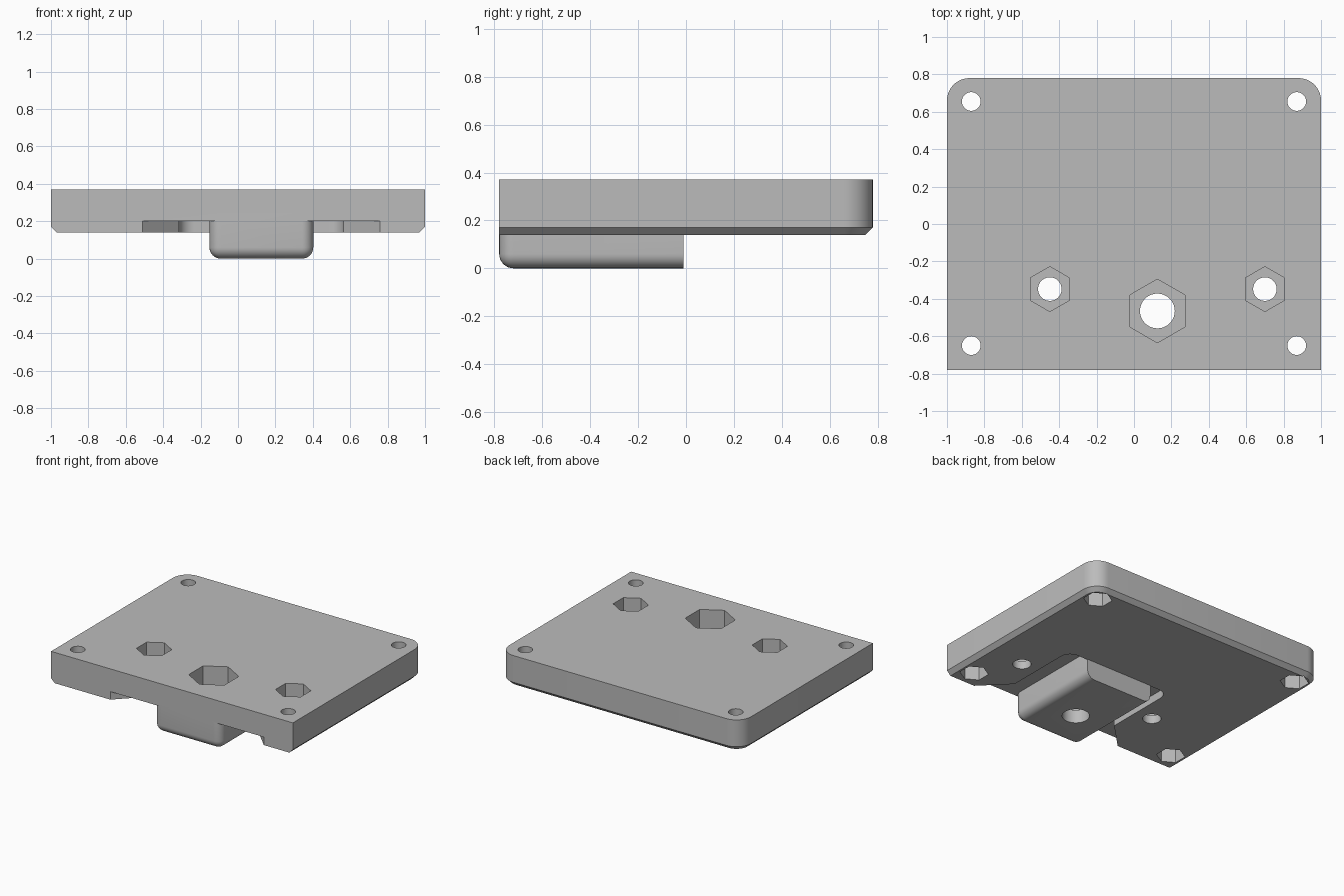
import bpy, bmesh, math
from mathutils import Vector

cube = bpy.data.objects.get("Cube")
if cube:
    bpy.data.objects.remove(cube)

grey = bpy.data.materials.new("plain grey")
grey.use_nodes = True
COLOR = (0.5, 0.5, 0.5, 1)
grey.diffuse_color = COLOR
grey.node_tree.nodes["Principled BSDF"].inputs["Base Color"].default_value = COLOR

FRONT, BACK, BOTTOM, TOP = -0.78, 0.78, 0.14, 0.37


def make_object(name, bm):
    bmesh.ops.recalc_face_normals(bm, faces=bm.faces)
    mesh = bpy.data.meshes.new(name)
    bm.to_mesh(mesh)
    bm.free()
    mesh.materials.append(grey)
    obj = bpy.data.objects.new(name, mesh)
    bpy.context.collection.objects.link(obj)
    return obj


def loft(name, layers):
    """Skin a stack of (z, outline) layers into a closed solid."""
    bm = bmesh.new()
    rings = [[bm.verts.new((x, y, z)) for x, y in pts] for z, pts in layers]
    n = len(rings[0])
    for a, b in zip(rings, rings[1:]):
        for i in range(n):
            j = (i + 1) % n
            bm.faces.new((a[i], a[j], b[j], b[i]))
    bm.faces.new(rings[0])
    bm.faces.new(rings[-1])
    return make_object(name, bm)


def arc(cx, cy, r, start, steps=10):
    return [(cx + r * math.cos(start + math.pi / 2 * i / steps),
             cy + r * math.sin(start + math.pi / 2 * i / steps))
            for i in range(steps + 1)]


def prism(name, x, y, r, z0, z1, sides):
    """Upright cylinder, or a hexagon with points along y."""
    pts = [(x + r * math.sin(math.tau * i / sides), y + r * math.cos(math.tau * i / sides))
           for i in range(sides)]
    return loft(name, [(z0, pts), (z1, pts)])


def combine(target, other, operation):
    mod = target.modifiers.new("combine", "BOOLEAN")
    mod.operation, mod.solver, mod.object = operation, "EXACT", other
    bpy.context.view_layer.objects.active = target
    bpy.ops.object.modifier_apply(modifier=mod.name)
    bpy.data.objects.remove(other)


# Plate: rounded back corners, chamfered underside on all but the front
def plate_outline(inset):
    w, r = 1 - inset, 0.12 - inset
    back = BACK - inset
    return ([(-w, FRONT), (w, FRONT)] + arc(w - r, back - r, r, 0)
            + arc(r - w, back - r, r, math.pi / 2))


plate = loft("mounting_plate", [(BOTTOM, plate_outline(0.03)), (0.17, plate_outline(0)),
                                (TOP, plate_outline(0))])

# Recess under the front, flaring towards the front edge
MID = 0.125
half, rad, rear = 0.44, 0.08, -0.015
recess = ([(MID - 0.755, -0.9), (MID + 0.755, -0.9), (MID + half, -0.585)]
          + arc(MID + half - rad, rear - rad, rad, 0)
          + arc(MID - half + rad, rear - rad, rad, math.pi / 2)
          + [(MID - half, -0.585)])
combine(plate, loft("recess_cutter", [(0.05, recess), (0.2, recess)]), "DIFFERENCE")

# Block below the plate, rounded along the bottom and front corners
bm = bmesh.new()
bmesh.ops.create_cube(bm, size=1)
for v in bm.verts:
    v.co = Vector((MID + v.co.x * 0.555, -0.395 + v.co.y * 0.77, 0.125 + v.co.z * 0.25))
rounded = []
for e in bm.edges:
    m = (e.verts[0].co + e.verts[1].co) / 2
    low, front, side = m.z < 0.01, m.y < FRONT + 0.01, abs(m.x - MID) > 0.2
    if (low and (front or side)) or (front and side):
        rounded.append(e)
bmesh.ops.bevel(bm, geom=rounded, offset=0.06, segments=8, profile=0.5, affect="EDGES")
combine(plate, make_object("block", bm), "UNION")


# Screw holes with hexagonal nut pockets
def nut_hole(x, y, hole_r, hex_r, z0, z1):
    combine(plate, prism("hole_cutter", x, y, hole_r, -0.1, 0.5, 40), "DIFFERENCE")
    combine(plate, prism("pocket_cutter", x, y, hex_r, z0, z1, 6), "DIFFERENCE")


nut_hole(MID, -0.465, 0.093, 0.17, 0.1, 0.5)
for side in (-1, 1):
    nut_hole(MID + side * 0.575, -0.348, 0.063, 0.12, 0.2, 0.5)
    for y in (-0.65, 0.655):
        nut_hole(side * 0.87, y, 0.05, 0.098, 0.05, 0.25)

# Smooth fillets and bores, keep the machined edges sharp
bpy.ops.object.select_all(action="DESELECT")
plate.select_set(True)
bpy.context.view_layer.objects.active = plate
bpy.ops.object.shade_smooth_by_angle(angle=math.radians(30))
